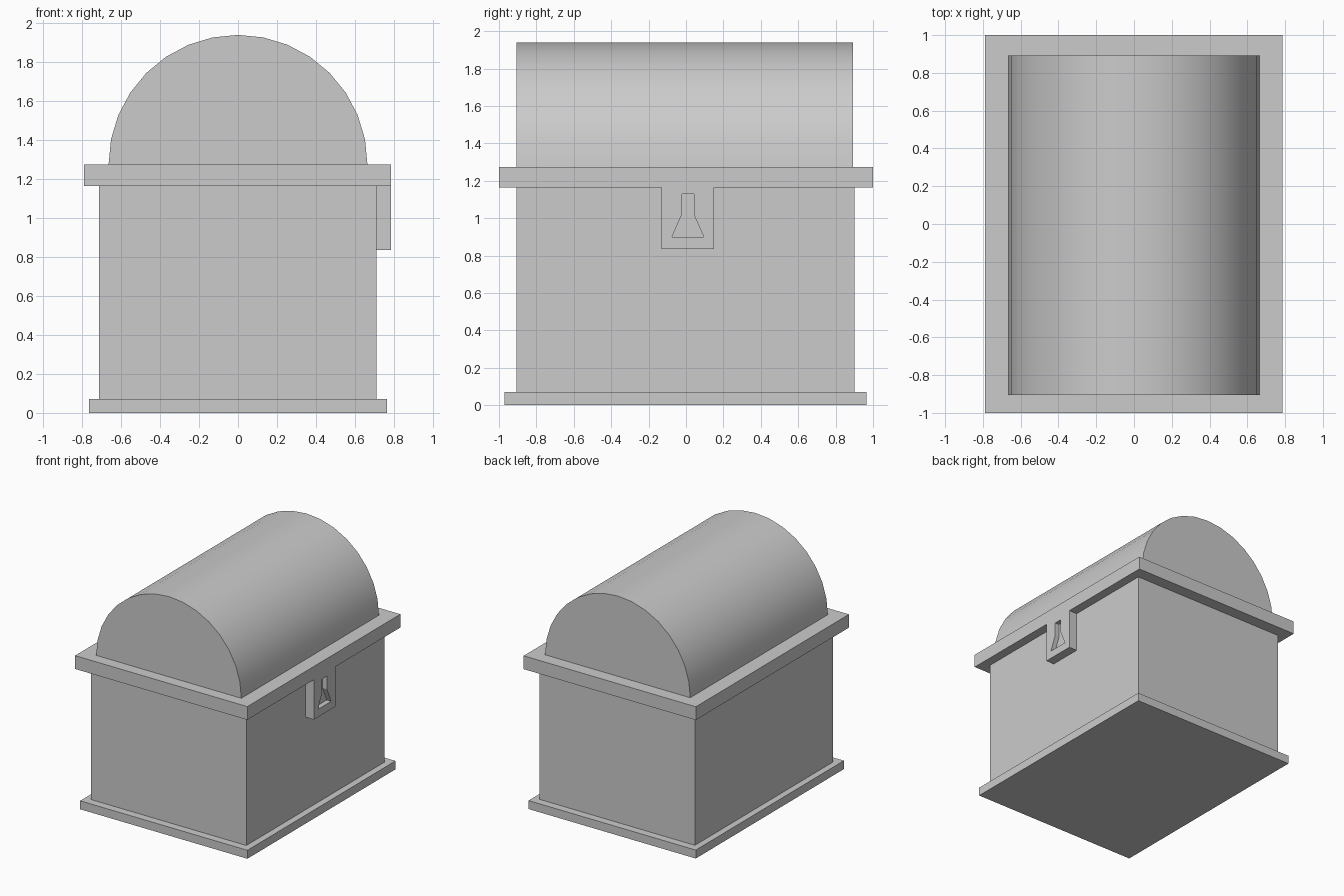
import bpy, bmesh
from math import pi, sin, cos

if "Cube" in bpy.data.objects:
    bpy.data.objects.remove(bpy.data.objects["Cube"])


def finish(name, bm):
    bmesh.ops.recalc_face_normals(bm, faces=bm.faces)
    mesh = bpy.data.meshes.new(name)
    bm.to_mesh(mesh)
    bm.free()
    obj = bpy.data.objects.new(name, mesh)
    bpy.context.collection.objects.link(obj)
    return obj


def loft(name, rings):
    """Closed shell through matching rings of points."""
    bm = bmesh.new()
    loops = [[bm.verts.new(p) for p in ring] for ring in rings]
    for a, b in zip(loops, loops[1:]):
        n = len(a)
        for i in range(n):
            j = (i + 1) % n
            bm.faces.new((a[i], a[j], b[j], b[i]))
    bm.faces.new(loops[0])
    bm.faces.new(loops[-1])
    return finish(name, bm)


def rect(x0, x1, y0, y1, z):
    return [(x0, y0, z), (x1, y0, z), (x1, y1, z), (x0, y1, z)]


def box(name, x0, x1, y0, y1, z0, z1):
    return loft(name, [rect(x0, x1, y0, y1, z) for z in (z0, z1)])


def cut(target, tool, operation):
    mod = target.modifiers.new(tool.name, 'BOOLEAN')
    mod.operation = operation
    mod.solver = 'EXACT'
    mod.object = tool
    tool.hide_render = True
    tool.hide_set(True)


# Chest: plinth and box as one stepped shell
foot = (-0.765, 0.765, -0.97, 0.965)
wall = (-0.712, 0.71, -0.905, 0.9)
loft("chest_box", [rect(*foot, 0), rect(*foot, 0.07),
                   rect(*wall, 0.07), rect(*wall, 1.165)])

# Lid rim with the latch growing down from its right side
rim = box("lid_rim", -0.79, 0.785, -1, 1, 1.165, 1.275)
latch = box("latch_tab", 0.705, 0.785, -0.13, 0.15, 0.835, 1.22)
cut(rim, latch, 'UNION')

# Keyhole recess
keyhole = [(-0.075, 0.9), (0.095, 0.9), (0.042, 1.02),
           (0.042, 1.13), (-0.022, 1.13), (-0.022, 1.02)]
hole = loft("keyhole_cutter", [[(x, y, z) for y, z in keyhole] for x in (0.745, 0.85)])
cut(rim, hole, 'DIFFERENCE')

# Barrel lid: half of a 32-sided cylinder
R, N = 0.664, 16
arc = [(R * cos(pi * i / N), 1.275 + R * sin(pi * i / N)) for i in range(N + 1)]
barrel = loft("barrel_lid", [[(x, y, z) for x, z in arc] for y in (-0.905, 0.893)])
bpy.context.view_layer.objects.active = barrel
barrel.select_set(True)
bpy.ops.object.shade_smooth_by_angle(angle=pi / 6)
